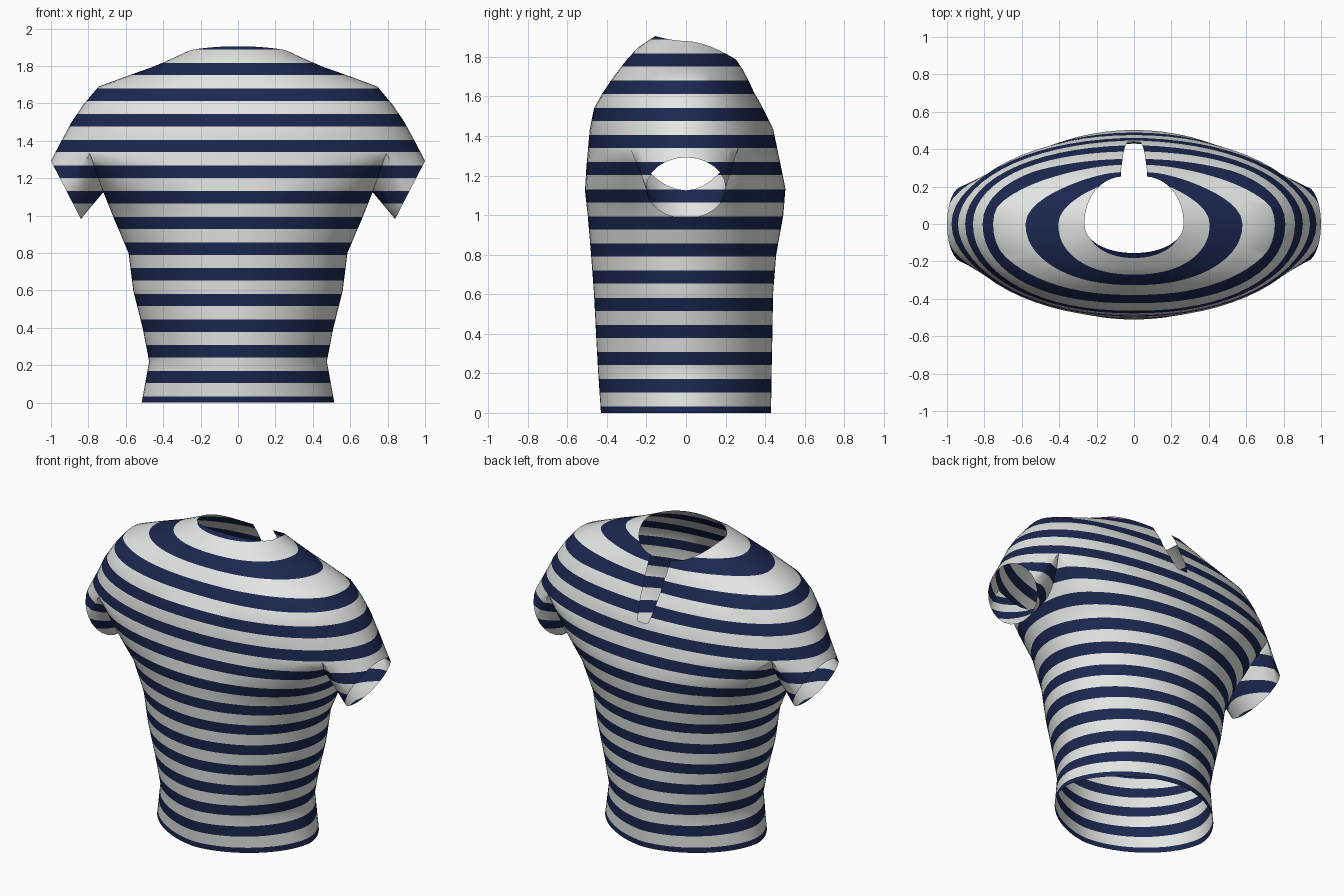
import bpy, bmesh, math

if "Cube" in bpy.data.objects:
    bpy.data.objects.remove(bpy.data.objects["Cube"])

N, Q, S = 64, 16, 6          # columns around, per quarter, half-width of a sleeve in columns
PERIOD, HALF = 0.1372, 0.033  # stripe spacing and half thickness


def material(name, rgb):
    m = bpy.data.materials.new(name)
    m.diffuse_color = (*rgb, 1)
    m.use_nodes = True
    m.node_tree.nodes["Principled BSDF"].inputs["Base Color"].default_value = m.diffuse_color
    return m


def sgnpow(v, e):
    return math.copysign(abs(v) ** e, v)


def ring(a, front, back, zs, zf, zb, p=2.0, slit=0.0):
    """Horizontal section: half width a, front / back depth, side / front / back height."""
    pts = []
    x1 = a * math.cos((Q - 1) * math.tau / N) ** (2 / p)
    for j in range(N):
        t = math.tau * j / N
        c, s = math.cos(t), math.sin(t)
        x = a * sgnpow(c, 2 / p) if j % (N // 2) != Q else 0.0
        y = (back if s > 0 else front) * sgnpow(s, 2 / p)
        z = zs + ((zb if s > 0 else zf) - zs) * abs(s) ** 1.6
        if slit and s > 1e-6 and abs(x) > 1e-4:   # make room for the neck slit
            k = slit + (abs(x) - a * math.sin(math.tau / N) ** (2 / p)) * (a - slit) \
                / (a - a * math.sin(math.tau / N) ** (2 / p))
            x = math.copysign(k, x)
        pts.append((x, y, z))
    return pts


# Yoke rings, from the neckline down over the shoulders
yoke = [
    (.265, .155, .255, 1.88, 1.905, 1.785, 2.1, .07),
    (.34, .24, .285, 1.845, 1.85, 1.74, 2.15, .07),
    (.45, .30, .315, 1.797, 1.785, 1.685, 2.25, .066),
    (.61, .362, .345, 1.74, 1.705, 1.62, 2.3, .062),
    (.745, .42, .38, 1.69, 1.62, 1.56, 2.25, .057),
    (.825, .465, .41, 1.595, 1.54, 1.50, 2.2, .05),
    (.89, .487, .44, 1.50, 1.43, 1.44, 2.1, .035),
    (.952, .503, .475, 1.385, 1.25, 1.27, 2.0, 0),
]
# Torso rings below the armpits: z, half width, front, back, squareness
torso = [
    (1.0, .67, .497, .492, 1.95), (.8, .585, .48, .456, 1.95),
    (.6, .56, .465, .44, 1.9), (.4, .51, .455, .437, 1.85),
    (.22, .475, .445, .433, 1.8), (0, .515, .43, .43, 1.75),
]

bm = bmesh.new()


def add(pts):
    return [bm.verts.new(p) for p in pts]


def bridge(r0, r1, skip=()):
    n = len(r0)
    for j in range(n):
        if j not in skip:
            k = (j + 1) % n
            bm.faces.new((r0[j], r1[j], r1[k], r0[k]))


# Yoke, with the slit left open at the centre back
rows = [add(ring(*r)) for r in yoke]
for i in range(len(rows) - 1):
    bridge(rows[i], rows[i + 1], (Q - 1, Q) if i < 6 else ())

# Armhole arches replace the sleeve columns in the first torso row
split = rows[-1]
top = list(split)
for j0, sx in ((0, 1), (N // 2, -1)):
    for k in range(-S + 1, S):
        s = k / S
        P = split[(j0 + (S if k >= 0 else -S)) % N].co
        top[(j0 + k) % N] = bm.verts.new((sx * (.72 + (abs(P.x) - .72) * s * s),
                                          P.y * abs(s), 1.125 + (P.z - 1.125) * s * s))

# Torso
low = [ring(a, f, b, z, z, z, p) for z, a, f, b, p in torso]
chest = []
for v, q in zip(top, low[0]):
    m = v.co.lerp(q, .5)
    m.y *= 1.04 if m.y > 0 else 1.022
    chest.append(tuple(m))
prev = top
for pts in [chest] + low:
    cur = add(pts)
    bridge(prev, cur)
    prev = cur

# Sleeves: loft from shoulder columns plus arch to the slanted cuff
for j0, sx in ((0, 1), (N // 2, -1)):
    loop = [split[(j0 + k) % N] for k in range(-S, S + 1)]
    loop += [top[(j0 + k) % N] for k in range(S - 1, -S, -1)]
    cuff = []
    for i in range(4 * S):
        a = (i - S) / S * math.pi / 2
        c = math.cos(a)
        cuff.append((sx * (.92 + .08 * c), .2 * math.sin(a) * sx, 1.137 + .155 * c))
    prev, base = loop, [v.co.copy() for v in loop]
    for f in (.33, .67, 1):
        cur = add([b.lerp(q, f) for b, q in zip(base, cuff)])
        bridge(prev, cur)
        prev = cur

# Consistent outward normals
bmesh.ops.recalc_face_normals(bm, faces=bm.faces)
bm.normal_update()
front = min(bm.faces, key=lambda f: f.calc_center_median().y)
if front.normal.y > 0:
    bmesh.ops.reverse_faces(bm, faces=bm.faces)

# Cut level stripe edges and colour by height
for n in range(15):
    for z in (n * PERIOD - HALF, n * PERIOD + HALF):
        bmesh.ops.bisect_plane(bm, geom=bm.verts[:] + bm.edges[:] + bm.faces[:],
                               dist=1e-5, plane_co=(0, 0, z), plane_no=(0, 0, 1))
for f in bm.faces:
    zs = [v.co.z for v in f.verts]
    z = (min(zs) + max(zs)) / 2
    f.material_index = int(abs(z - PERIOD * round(z / PERIOD)) < HALF)

mesh = bpy.data.meshes.new("striped_shirt")
bm.to_mesh(mesh)
bm.free()
mesh.materials.append(material("off_white", (.76, .79, .76)))
mesh.materials.append(material("navy", (.012, .02, .08)))
shirt = bpy.data.objects.new("striped_shirt", mesh)
bpy.context.collection.objects.link(shirt)
bpy.context.view_layer.objects.active = shirt
shirt.select_set(True)
bpy.ops.object.shade_smooth_by_angle(angle=math.radians(60))
